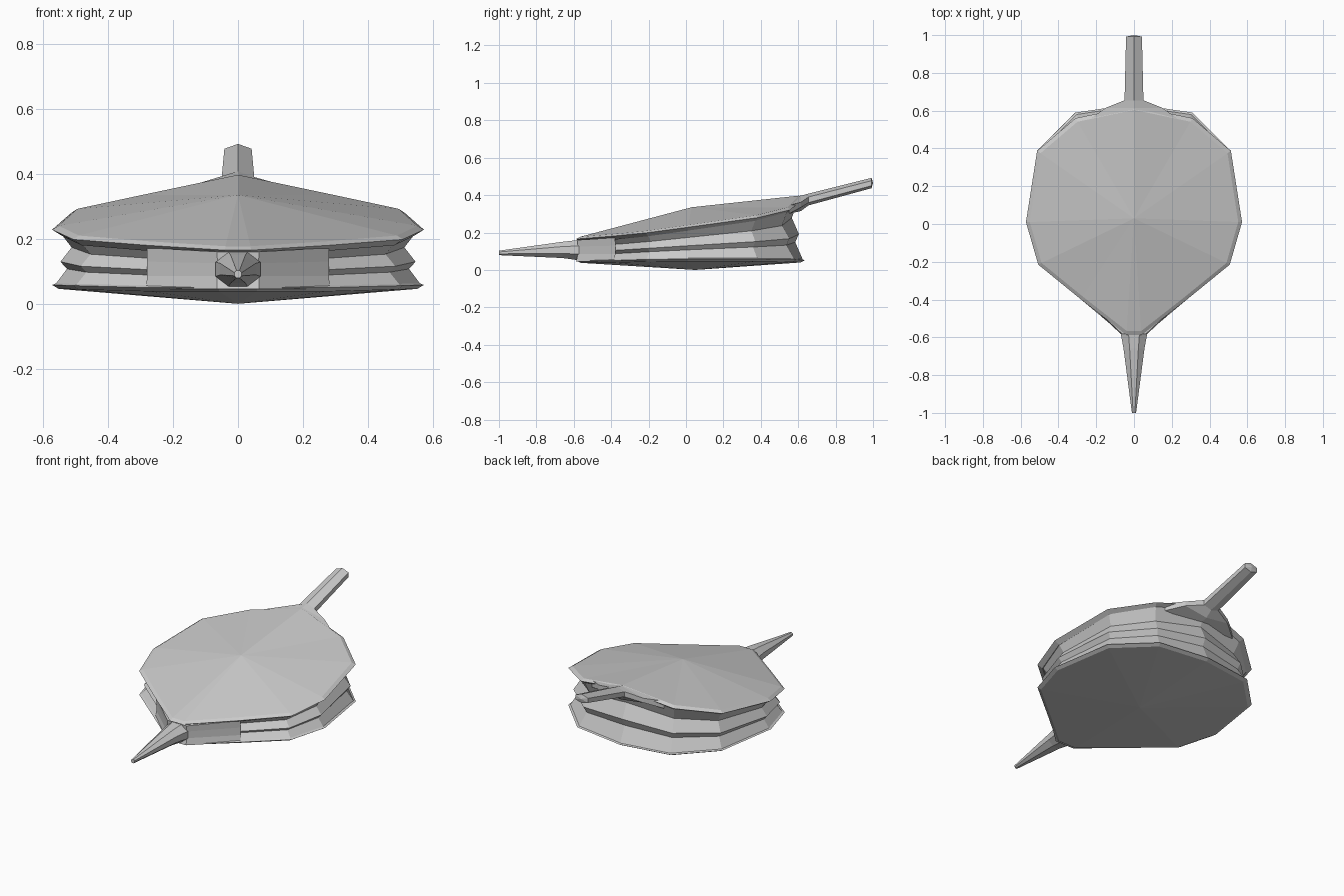
import bpy, bmesh, math
from mathutils import Vector

if "Cube" in bpy.data.objects:
    bpy.data.objects.remove(bpy.data.objects["Cube"])

MID_Y = 0.03


def loft(name, rings, start=True, end=True):
    """Skin closed rings; each end is a point (fan), True (cap) or False."""
    bm = bmesh.new()
    vs = [[bm.verts.new(p) for p in r] for r in rings]
    n = len(rings[0])
    for a, b in zip(vs, vs[1:]):
        for i in range(n):
            j = (i + 1) % n
            bm.faces.new((a[i], a[j], b[j], b[i]))
    for ring, cap in ((vs[0], start), (vs[-1], end)):
        if cap is True:
            bm.faces.new(ring)
        elif cap:
            c = bm.verts.new(cap)
            for i in range(n):
                bm.faces.new((ring[i], ring[(i + 1) % n], c))
    bmesh.ops.recalc_face_normals(bm, faces=bm.faces)
    me = bpy.data.meshes.new(name)
    bm.to_mesh(me)
    bm.free()
    ob = bpy.data.objects.new(name, me)
    bpy.context.collection.objects.link(ob)
    return ob


def mirrored(half):
    """Close a half outline that starts on the centre line."""
    return half + [(-x, y, z) for x, y, z in reversed(half) if x > 0]


def scaled(ring, s, dz=0.0):
    return [(x * s, MID_Y + (y - MID_Y) * s, z + dz) for x, y, z in ring]


# Outlines of the two boards
top = mirrored([(0, 0.625, 0.385), (0.31, 0.56, 0.322), (0.513, 0.387, 0.28),
                (0.572, 0.01, 0.228), (0.507, -0.215, 0.198),
                (0.28, -0.40, 0.18), (0.04, -0.588, 0.165)])
bottom = mirrored([(0, 0.635, 0.052), (0.31, 0.59, 0.055), (0.513, 0.387, 0.058),
                   (0.572, 0.01, 0.058), (0.507, -0.215, 0.056),
                   (0.28, -0.40, 0.05), (0.06, -0.585, 0.05)])

# Top board: bevelled rim with a shallow raised centre
loft("top_board",
     [scaled(top, 0.95, -0.018), top, scaled(top, 0.965, 0.012)],
     start=(0, MID_Y, 0.24), end=(0, MID_Y, 0.335))

# Bottom board: thin rim, belly dipping to the ground
loft("bottom_board",
     [scaled(bottom, 0.965, -0.012), bottom, scaled(bottom, 0.965, 0.008)],
     start=(0, 0.05, 0.0), end=(0, MID_Y, 0.07))

# Folded leather: (blend from bottom to top board, outline scale)
folds = [(0.0, 0.985), (0.29, 0.92), (0.42, 0.955), (0.68, 0.895), (0.96, 0.96)]
rings = []
for t, s in folds:
    mix = [tuple(Vector(b).lerp(Vector(a), t)) for a, b in zip(top, bottom)]
    rings.append(scaled(mix, s))
loft("leather_folds", rings, False, False)

# Leather collar wrapped round the front
collar = [[(x * s, y * s, zc if abs(x) < 0.1 else zs) for x, y in
           ((-0.285, -0.385), (-0.065, -0.59), (0.065, -0.59), (0.285, -0.385))]
          for s, zc, zs in ((0.995, 0.046, 0.046), (0.98, 0.085, 0.085),
                            (0.98, 0.125, 0.13), (0.985, 0.16, 0.172))]
loft("front_collar", collar)

# Tapered nozzle
nozzle = []
for y, rx, rz, z in ((-0.52, 0.075, 0.057, 0.106), (-0.585, 0.075, 0.057, 0.106),
                     (-0.66, 0.06, 0.047, 0.107), (-1.0, 0.012, 0.013, 0.091)):
    nozzle.append([(rx * math.cos(a), y, z + rz * math.sin(a))
                   for a in (math.tau * (i + 0.5) / 8 for i in range(8))])
loft("nozzle", nozzle)

# Handle: six-sided bar flaring into the back of the top board
handle = []
for y, w, zt, ze, zl, zb in ((0.55, 0.24, 0.39, 0.345, 0.30, 0.30),
                             (0.615, 0.15, 0.397, 0.362, 0.335, 0.315),
                             (0.655, 0.05, 0.408, 0.39, 0.36, 0.345),
                             (0.992, 0.042, 0.492, 0.477, 0.45, 0.437)):
    handle.append([(0, y, zt), (w, y, ze), (w, y, zl),
                   (0, y, zb), (-w, y, zl), (-w, y, ze)])
loft("handle", handle, end=(0, 1.0, 0.466))
